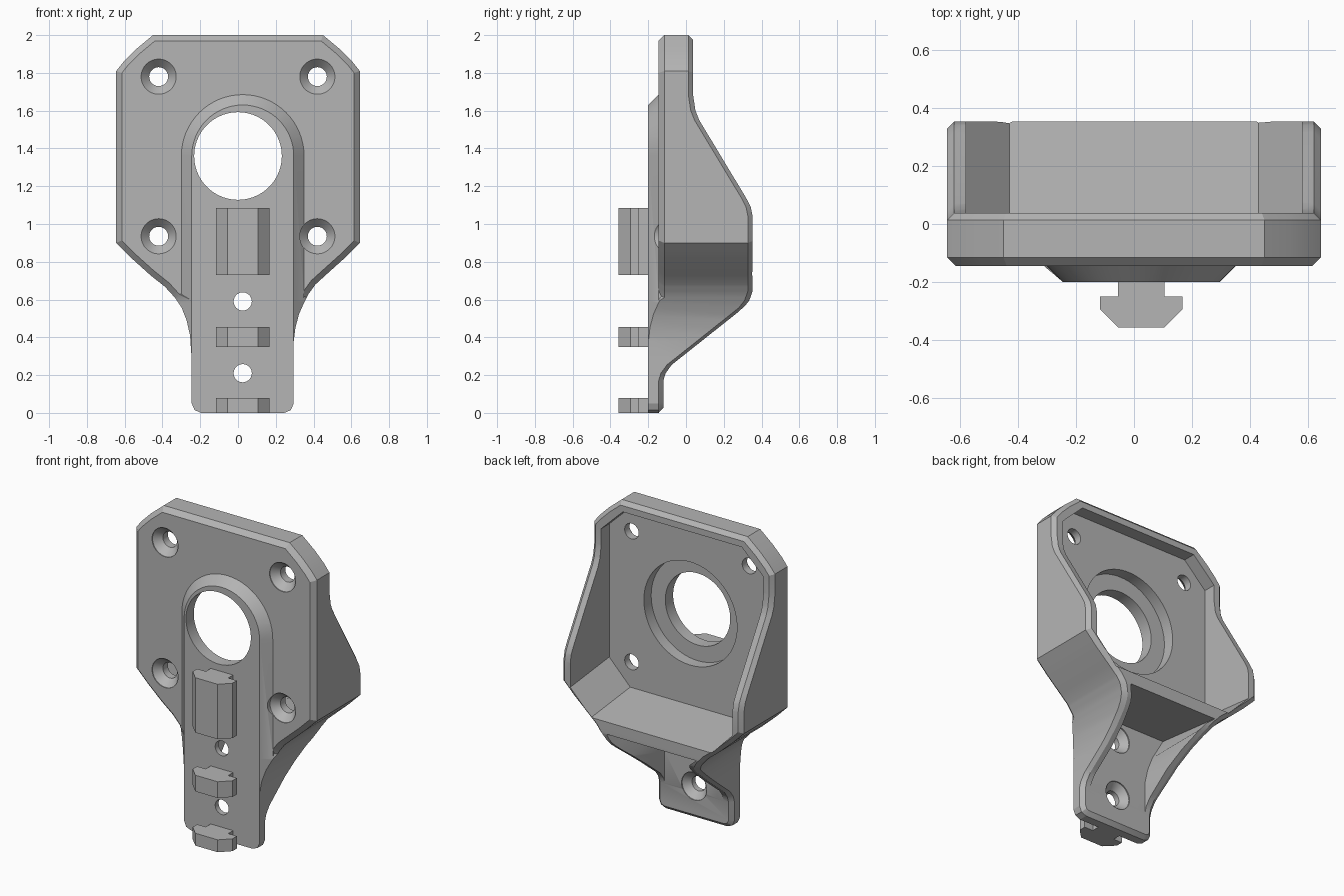
import bpy, bmesh, math
from mathutils import Vector

if "Cube" in bpy.data.objects:
    bpy.data.objects.remove(bpy.data.objects["Cube"], do_unlink=True)

grey = bpy.data.materials.new("plain grey")
grey.use_nodes = True
colour = (0.46, 0.46, 0.46, 1)
grey.diffuse_color = colour
grey.node_tree.nodes["Principled BSDF"].inputs["Base Color"].default_value = colour

STEM_X = 0.025      # stem and raised boss sit slightly off centre
STEM_W = 0.27       # stem half width
FRONT = -0.2        # front plane of stem and boss
PLATE = -0.145      # front plane of the main plate


def loft(name, rings, strip=False):
    """Closed solid through rings of (x, y, z) points."""
    bm = bmesh.new()
    vs = [[bm.verts.new(p) for p in r] for r in rings]
    n = len(rings[0])
    for a, b in zip(vs, vs[1:]):
        for i in range(n):
            j = (i + 1) % n
            bm.faces.new((a[i], a[j], b[j], b[i]))
    for r in (vs[0], vs[-1]):
        if strip:
            for i in range(n // 2 - 1):
                bm.faces.new((r[i], r[i + 1], r[n - 2 - i], r[n - 1 - i]))
        else:
            bm.faces.new(r)
    if strip:
        bmesh.ops.triangulate(bm, faces=bm.faces[:])
    bmesh.ops.recalc_face_normals(bm, faces=bm.faces[:])
    me = bpy.data.meshes.new(name)
    bm.to_mesh(me)
    bm.free()
    me.materials.append(grey)
    ob = bpy.data.objects.new(name, me)
    bpy.context.collection.objects.link(ob)
    return ob


def flat(points, y):
    return [(x, y, z) for x, z in points]


def turned(name, x, z, steps, sides=48):
    """Round solid along y from (y, radius) steps."""
    ang = [2 * math.pi * i / sides for i in range(sides)]
    return loft(name, [[(x + r * math.cos(a), y, z + r * math.sin(a)) for a in ang]
                       for y, r in steps])


def combine(target, tool, operation="DIFFERENCE"):
    mod = target.modifiers.new("combine", "BOOLEAN")
    mod.object, mod.operation, mod.solver = tool, operation, "EXACT"
    bpy.context.view_layer.objects.active = target
    bpy.ops.object.modifier_apply(modifier=mod.name)
    bpy.data.objects.remove(tool, do_unlink=True)


def lookup(table, z):
    for (z0, v0), (z1, v1) in zip(table, table[1:]):
        if z <= z1:
            return v0 + (v1 - v0) * (z - z0) / (z1 - z0)
    return table[-1][1]


def inset(loop, d):
    out = []
    for i, p in enumerate(loop):
        a = (Vector(p) - Vector(loop[i - 1])).normalized()
        b = (Vector(loop[(i + 1) % len(loop)]) - Vector(p)).normalized()
        n1, n2 = Vector((-a.y, a.x)), Vector((-b.y, b.x))
        out.append(tuple(Vector(p) + (n1 + n2) * d / (1 + n1.dot(n2))))
    return out


# Half widths by height, shared shoulder, separate flares into the stem
shoulder = [(0.73, 0.465), (0.82, 0.565), (0.865, 0.61), (0.9, 0.645),
            (1.81, 0.645), (1.86, 0.605), (1.925, 0.54), (2, 0.45)]
foot = [(0, 0.22), (0.015, 0.255), (0.05, 0.27)]
right = [(z, w + STEM_X) for z, w in foot] + [
    (0.38, 0.295), (0.45, 0.304), (0.52, 0.322), (0.58, 0.348), (0.63, 0.374), (0.68, 0.41)] + shoulder
left = [(z, STEM_X - w) for z, w in foot] + [
    (0.28, -0.245), (0.41, -0.254), (0.49, -0.272), (0.556, -0.298), (0.61, -0.334), (0.667, -0.386)
] + [(z, -x) for z, x in shoulder]

# Depth of the back rim by height
rim = [(0, -0.12), (0.17, -0.12), (0.21, -0.108), (0.255, -0.075), (0.555, 0.303), (0.595, 0.335),
       (0.645, 0.353), (1.04, 0.353), (1.09, 0.343), (1.14, 0.317), (1.55, 0.07), (1.6, 0.05),
       (1.68, 0.038), (2, 0.038)]

levels = []
for z in sorted([z for t in (right, left, rim) for z, _ in t] + [0.6, 0.615]):
    if not levels or z - levels[-1] > 0.011:
        levels.append(z)
levels[-1] = 2
outline = [(lookup(right, z), z) for z in levels] + [(lookup(left, z), z) for z in reversed(levels)]

# Main body: front edge, outer wall and chamfered rim
front_edge, front_wall = [], []
for (x, z), (ix, iz) in zip(outline, inset(outline, 0.03)):
    w = abs(x - STEM_X)
    if z <= 0.601:
        side = 1 if x > STEM_X else -1
        front_edge.append((STEM_X + side * min(w, STEM_W), FRONT, z))
        front_wall.append((x, FRONT + min(max(w - STEM_W, 0.005), 0.085), z))
    else:
        front_edge.append((ix, PLATE, iz))
        front_wall.append((x, PLATE + 0.03, z))
back_wall = [(x, lookup(rim, z) - 0.025, z) for x, z in outline]
back_edge = [(x, lookup(rim, max(z, 0)), z) for x, z in inset(outline, 0.025)]
body = loft("bracket_body", [front_edge, front_wall, back_wall, back_edge], strip=True)


# Raised arched boss on the front
def arch(r):
    pts = [(STEM_X + r * math.cos(a), 1.36 + r * math.sin(a))
           for a in [math.pi * i / 32 for i in range(33)]]
    return [(STEM_X + r, 0.595)] + pts + [(STEM_X - r, 0.595)]


boss = loft("boss", [flat(arch(STEM_W), FRONT), flat(arch(STEM_W + 0.055), PLATE),
                     flat(arch(STEM_W + 0.055), -0.125)])
combine(body, boss, "UNION")


# Large pocket in the back, its lower shelf sloping down
def pocket(shelf):
    half = [(0.43, shelf), (0.58, shelf + 0.155), (0.58, 1.785), (0.425, 1.935)]
    return half + [(-x, z) for x, z in reversed(half)]


combine(body, loft("pocket", [flat(pocket(0.77), -0.045), flat(pocket(0.71), 0.5)]))


# Flared pocket behind the stem
def stem_pocket(top):
    r = [(0.235, 0.1), (0.235, 0.38), (0.25, 0.47), (0.28, 0.56), (0.32, top)]
    l = [(-0.185, 0.1), (-0.185, 0.38), (-0.205, 0.47), (-0.24, 0.56), (-0.32, top)]
    return r + l[::-1]


combine(body, loft("stem_pocket", [flat(stem_pocket(0.7), -0.118), flat(stem_pocket(0.63), 0.5)]))

# Large opening with a stepped seat behind it
combine(body, turned("opening", 0, 1.36, [(-0.4, 0.232), (0.5, 0.232)], 72))
combine(body, turned("seat", 0, 1.36, [(-0.12, 0.333), (0.5, 0.333)], 72))

# Countersunk holes: four in the plate from the front, two in the stem from the back
for x in (-0.42, 0.42):
    for z in (0.935, 1.78):
        combine(body, turned("plate_hole", x, z, [(-0.3, 0.093), (PLATE + 0.005, 0.093),
                                                  (PLATE + 0.05, 0.05), (0.02, 0.05)]))
for z in (0.21, 0.59):
    combine(body, turned("stem_hole", STEM_X, z, [(-0.3, 0.048), (-0.165, 0.048),
                                                  (-0.125, 0.09), (-0.05, 0.09)]))

# T-shaped rail clips on the front of the stem
half = [(0.08, -0.19), (0.08, -0.25), (0.142, -0.25), (0.142, -0.295), (0.08, -0.357)]
section = [(STEM_X + x, y) for x, y in half] + [(STEM_X - x, y) for x, y in reversed(half)]
for name, z0, z1 in (("lower_clip", 0, 0.08), ("middle_clip", 0.35, 0.455), ("upper_clip", 0.73, 1.085)):
    loft(name, [[(x, y, z) for x, y in section] for z in (z0, z1)])

# Smooth the curved walls, keep the edges crisp
bpy.ops.object.select_all(action="DESELECT")
body.select_set(True)
bpy.context.view_layer.objects.active = body
bpy.ops.object.shade_smooth_by_angle(angle=math.radians(22))
